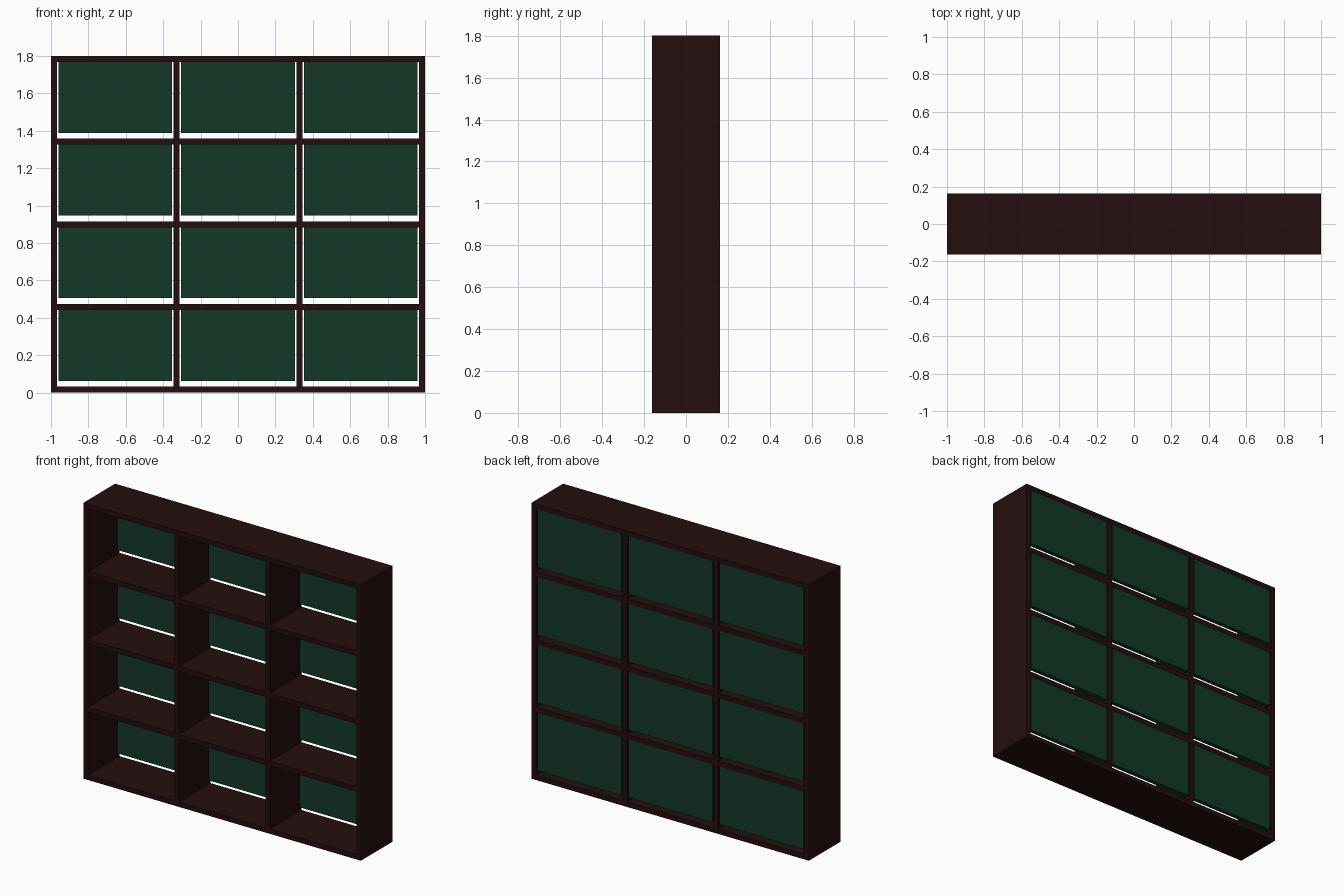
import bpy

if "Cube" in bpy.data.objects:
    bpy.data.objects.remove(bpy.data.objects["Cube"])

W, H, D, T = 2.0, 1.80, 0.324, 0.032   # overall size and board thickness
COLS, ROWS = 3, 4
PITCH_X = (W - T) / COLS
PITCH_Z = (H - T) / ROWS


def material(name, rgb):
    m = bpy.data.materials.new(name)
    m.diffuse_color = (*rgb, 1)
    m.use_nodes = True
    m.node_tree.nodes["Principled BSDF"].inputs["Base Color"].default_value = m.diffuse_color
    return m


def box(name, lo, hi, mat):
    x0, y0, z0 = lo
    x1, y1, z1 = hi
    verts = [(x, y, z) for z in (z0, z1) for x, y in ((x0, y0), (x1, y0), (x1, y1), (x0, y1))]
    faces = [(3, 2, 1, 0), (4, 5, 6, 7), (0, 1, 5, 4), (1, 2, 6, 5), (2, 3, 7, 6), (3, 0, 4, 7)]
    mesh = bpy.data.meshes.new(name)
    mesh.from_pydata(verts, [], faces)
    mesh.materials.append(mat)
    ob = bpy.data.objects.new(name, mesh)
    bpy.context.collection.objects.link(ob)
    return ob


wood = material("dark_brown_wood", (0.018, 0.0045, 0.0045))
green = material("dark_green", (0.006, 0.040, 0.020))

# Side walls, full height
for name, x in (("left_side", -W / 2), ("right_side", W / 2 - T)):
    box(name, (x, -D / 2, 0), (x + T, D / 2, H), wood)

# Bottom, shelves and top between the sides
for r in range(ROWS + 1):
    name = "bottom_board" if r == 0 else "top_board" if r == ROWS else f"shelf_{r}"
    z = r * PITCH_Z
    box(name, (-W / 2 + T, -D / 2, z), (W / 2 - T, D / 2, z + T), wood)

# Upright dividers, one per compartment row
for c in range(1, COLS):
    for r in range(ROWS):
        x, z = -W / 2 + c * PITCH_X, r * PITCH_Z + T
        box(f"divider_{c}_{r + 1}", (x, -D / 2, z), (x + T, D / 2, z + PITCH_Z - T), wood)

# Back panels with a thin gap at the sides and a wider one below
SIDE_GAP, LOW_GAP, PANEL_T = 0.008, 0.031, 0.03
for c in range(COLS):
    for r in range(ROWS):
        x0 = -W / 2 + c * PITCH_X + T + SIDE_GAP
        x1 = -W / 2 + (c + 1) * PITCH_X - SIDE_GAP
        z0 = r * PITCH_Z + T + LOW_GAP
        z1 = (r + 1) * PITCH_Z
        box(f"back_panel_{c + 1}_{r + 1}", (x0, D / 2 - PANEL_T, z0), (x1, D / 2 - 0.002, z1), green)
